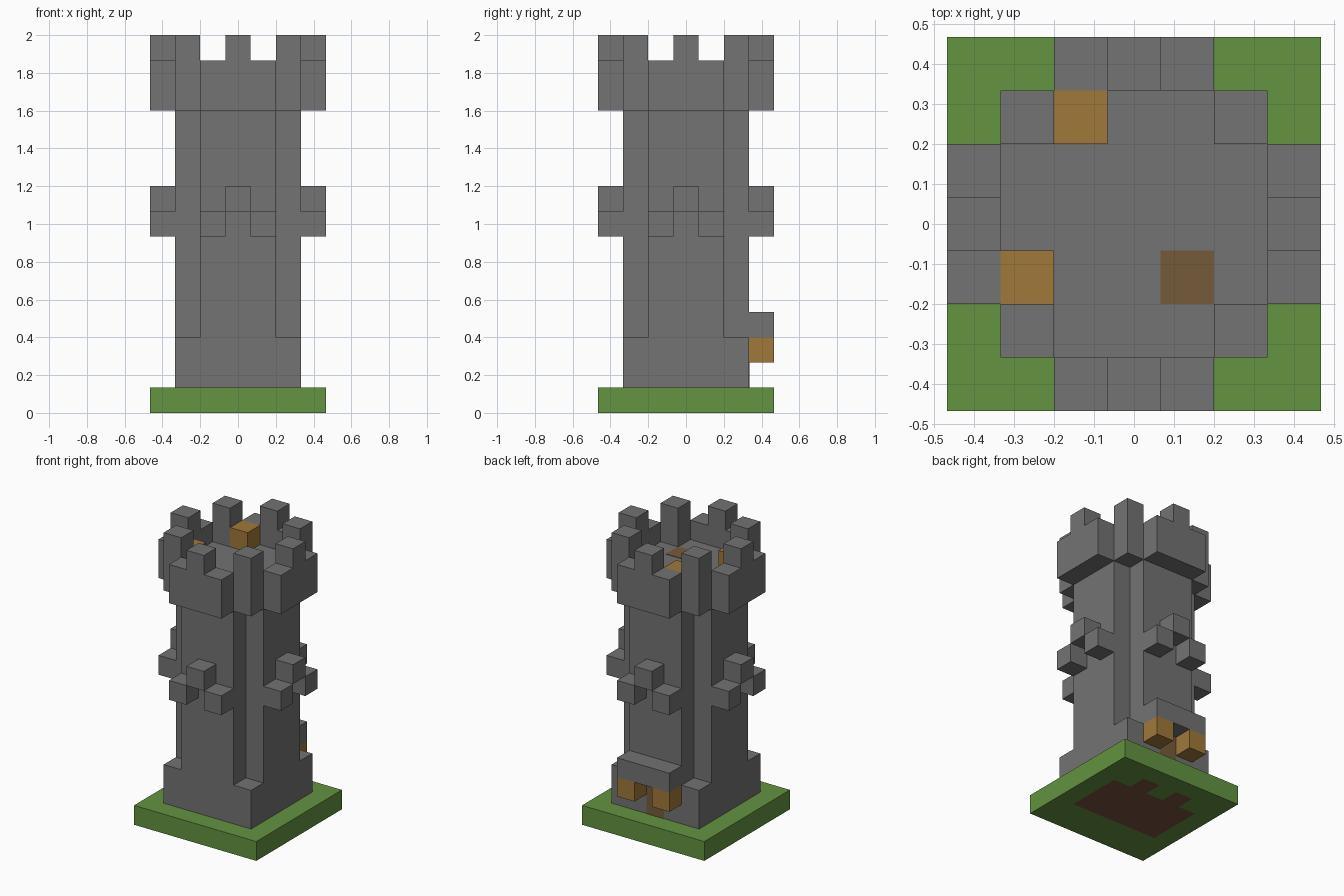
import bpy, bmesh
from mathutils import Matrix, Vector

if "Cube" in bpy.data.objects:
    bpy.data.objects.remove(bpy.data.objects["Cube"], do_unlink=True)

U = 2 / 15  # one block


def material(name, hex_code):
    def linear(c):
        return c / 12.92 if c <= 0.04045 else ((c + 0.055) / 1.055) ** 2.4
    rgb = [linear(int(hex_code[i:i + 2], 16) / 255) for i in (0, 2, 4)]
    mat = bpy.data.materials.new(name)
    mat.use_nodes = True
    mat.diffuse_color = (*rgb, 1)
    mat.node_tree.nodes["Principled BSDF"].inputs["Base Color"].default_value = (*rgb, 1)
    return mat


stone = material("grey stone", "737373")
grass = material("grass green", "639341")
dirt = material("dirt brown", "78543E")
wood = material("dark wood", "765B3A")
timber = material("golden timber", "A0783A")


def finish(name, bm, *mats):
    bmesh.ops.recalc_face_normals(bm, faces=bm.faces)
    mesh = bpy.data.meshes.new(name)
    bm.to_mesh(mesh)
    bm.free()
    for mat in mats:
        mesh.materials.append(mat)
    obj = bpy.data.objects.new(name, mesh)
    bpy.context.collection.objects.link(obj)
    return obj


def block(name, centre, size, mat, turn=0):
    """Box in block units; z of centre is its bottom, turn is quarter turns about z."""
    bm = bmesh.new()
    lift = Vector((centre[0], centre[1], centre[2] + size[2] / 2))
    spin = Matrix.Rotation(turn * 1.5707963, 4, 'Z')
    bmesh.ops.create_cube(bm, size=1, matrix=Matrix.Scale(U, 4) @ spin
                          @ Matrix.Translation(lift) @ Matrix.Diagonal((*size, 1)))
    return finish(name, bm, mat)


# Grass base with a dirt patch on its underside
bm = bmesh.new()
bmesh.ops.create_grid(bm, x_segments=7, y_segments=7, size=3.5 * U)
under = list(bm.faces)
top = bmesh.ops.extrude_face_region(bm, geom=under, use_keep_orig=True)
bmesh.ops.translate(bm, vec=(0, 0, U),
                    verts=[v for v in top["geom"] if isinstance(v, bmesh.types.BMVert)])
for f in under:
    c = f.calc_center_median() / U
    i, j = round(c.x), round(c.y)
    if (abs(i) <= 2 and abs(j) <= 1) or (abs(i) == 1 and j == 2):
        f.material_index = 1
finish("grass_base", bm, grass, dirt)

# Square foot and notched shaft
block("tower_foot", (0, 0, 1), (5, 5, 2), stone)
bm = bmesh.new()
quarter = [(2.5, -1.5), (2.5, 1.5), (1.5, 1.5)]
outline = []
for t in range(4):
    spin = Matrix.Rotation(t * 1.5707963, 3, 'Z')
    outline += [bm.verts.new(spin @ Vector((x * U, y * U, 3 * U))) for x, y in quarter]
face = bm.faces.new(outline)
top = bmesh.ops.extrude_face_region(bm, geom=[face], use_keep_orig=True)
bmesh.ops.translate(bm, vec=(0, 0, 10 * U),
                    verts=[v for v in top["geom"] if isinstance(v, bmesh.types.BMVert)])
finish("tower_shaft", bm, stone)

# Each side: arch stones, parapet, merlon and corner post
for t, side in enumerate(("front", "left", "back", "right")):
    for x, z in ((-1, 7), (0, 8), (1, 7)):
        block(side + "_arch_stone", (x, -3, z), (1, 1, 1), stone, t)
    block(side + "_parapet", (0, -3, 12), (3, 1, 2), stone, t)
    block(side + "_merlon", (0, -3, 14), (1, 1, 1), stone, t)
    block(side + "_corner_post", (2, -2, 12), (1, 1, 3), stone, t)

# Back doorway: lintel, timber brackets and door
block("door_lintel", (0, 3, 3), (3, 1, 1), stone)
for x in (-1, 1):
    block("door_bracket", (x, 3, 2), (1, 1, 1), timber)
block("door", (0, 2.5, 1), (1, 0.04, 2), wood)

# Roof details
block("roof_crate", (-1, 2, 13), (1, 1, 1), timber)
block("roof_crate", (-2, -1, 13), (1, 1, 1), timber)
block("roof_hatch", (1, -1, 13), (1, 1, 0.02), wood)
